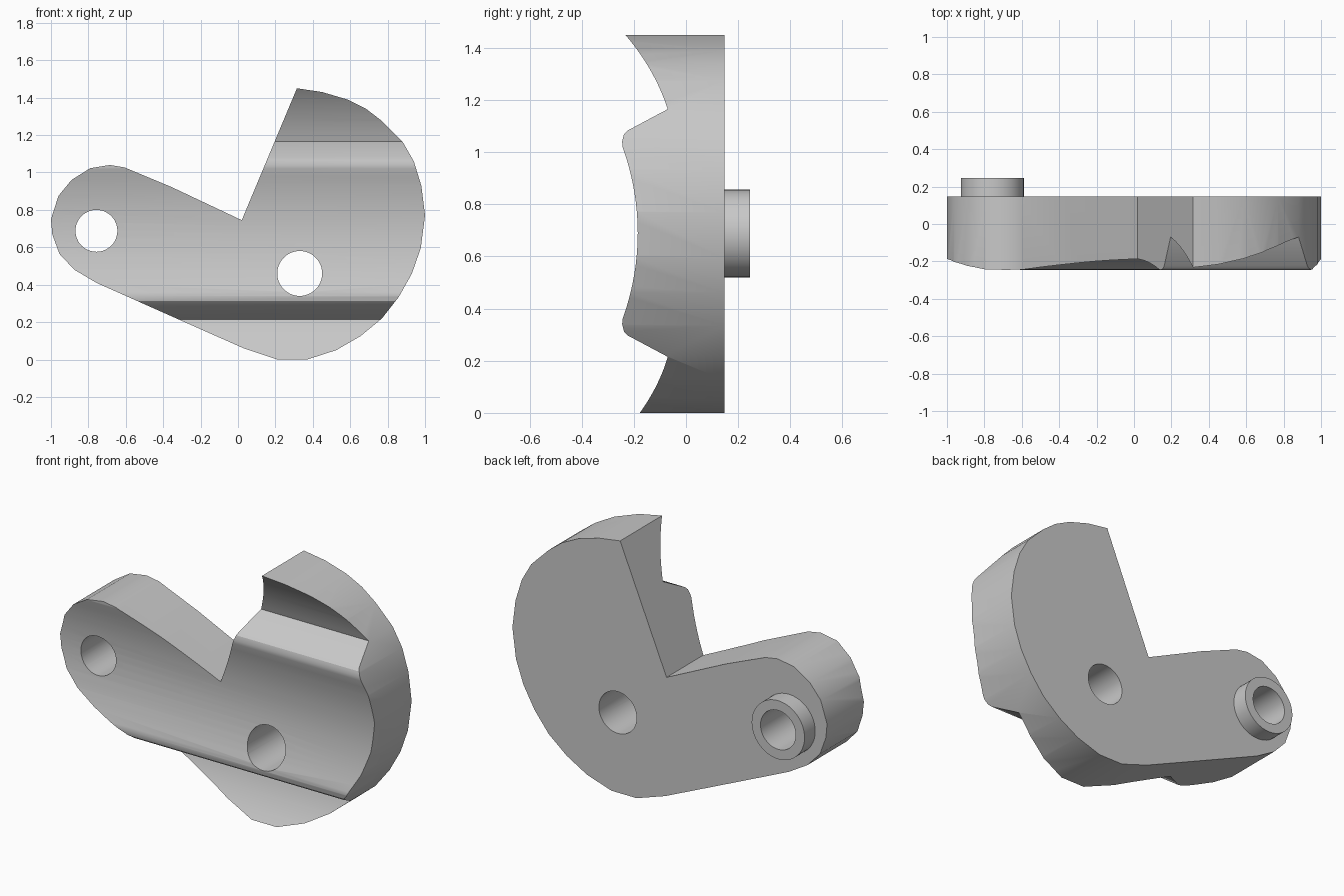
import bpy
import bmesh
from math import pi
from mathutils import Vector, Matrix

if "Cube" in bpy.data.objects:
    bpy.data.objects.remove(bpy.data.objects["Cube"])

grey = bpy.data.materials.new("plain grey")
grey.use_nodes = True
COLOUR = (0.58, 0.58, 0.58, 1)
grey.diffuse_color = COLOUR
grey.node_tree.nodes["Principled BSDF"].inputs["Base Color"].default_value = COLOUR


def add_object(name, bm):
    bmesh.ops.recalc_face_normals(bm, faces=bm.faces)
    mesh = bpy.data.meshes.new(name)
    bm.to_mesh(mesh)
    bm.free()
    mesh.materials.append(grey)
    obj = bpy.data.objects.new(name, mesh)
    bpy.context.collection.objects.link(obj)
    return obj


def prism(name, points, offset):
    """Extrude a closed polygon by the given offset vector."""
    bm = bmesh.new()
    face = bm.faces.new([bm.verts.new(p) for p in points])
    out = bmesh.ops.extrude_face_region(bm, geom=[face], use_keep_orig=True)
    moved = [v for v in out["geom"] if isinstance(v, bmesh.types.BMVert)]
    bmesh.ops.translate(bm, verts=moved, vec=offset)
    return add_object(name, bm)


def cylinder(name, x, z, radius, y0, y1):
    bm = bmesh.new()
    place = Matrix.Translation((x, (y0 + y1) / 2, z)) @ Matrix.Rotation(pi / 2, 4, "X")
    bmesh.ops.create_cone(bm, cap_ends=True, segments=48, radius1=radius,
                          radius2=radius, depth=y1 - y0, matrix=place)
    return add_object(name, bm)


def combine(target, other, operation):
    mod = target.modifiers.new(operation, "BOOLEAN")
    mod.operation, mod.solver, mod.object = operation, "EXACT", other
    bpy.context.view_layer.objects.active = target
    bpy.ops.object.modifier_apply(modifier=mod.name)
    bpy.data.objects.remove(other)


def arc(a, middle, b, steps=12):
    """Shallow curve from a to b through the middle point."""
    a, m, b = Vector(a), Vector(middle), Vector(b)
    c = 2 * m - (a + b) / 2
    return [tuple(a * (1 - t) ** 2 + c * 2 * t * (1 - t) + b * t * t)
            for t in (i / steps for i in range(steps + 1))]


# Plate outline seen from the front: notch, large lobe, small lobe
outline = [
    (0.02, 0.745), (0.315, 1.45), (0.45, 1.43), (0.585, 1.39), (0.685, 1.34),
    (0.77, 1.275), (0.88, 1.165), (0.94, 1.06), (0.98, 0.93), (1, 0.77),
    (0.977, 0.595), (0.93, 0.46), (0.86, 0.335), (0.77, 0.22), (0.655, 0.125),
    (0.525, 0.05), (0.37, 0), (0.21, 0), (0.03, 0.06), (-0.335, 0.222),
    (-0.6, 0.34), (-0.757, 0.41), (-0.875, 0.48), (-0.955, 0.565), (-0.993, 0.67),
    (-1, 0.75), (-0.96, 0.875), (-0.89, 0.96), (-0.79, 1.023), (-0.685, 1.04),
    (-0.607, 1.027), (-0.355, 0.922)]
plate = prism("bracket_plate", [(x, -0.4, z) for x, z in outline], (0, 0.8, 0))

# Side profile with the hollowed front and two stepped ledges
profile = [(0.148, -0.02), (0.148, 1.47)]
profile += arc((-0.25, 1.47), (-0.142, 1.324), (-0.07, 1.165))
profile += [(-0.222, 1.084), (-0.238, 1.068), (-0.245, 1.04)]
profile += arc((-0.243, 1.02), (-0.185, 0.69), (-0.243, 0.36), 16)
profile += [(-0.245, 0.34), (-0.238, 0.312), (-0.222, 0.296)]
profile += arc((-0.07, 0.215), (-0.118, 0.096), (-0.192, -0.02))
sweep = prism("profile_cutter", [(-1.2, y, z) for y, z in profile], (2.4, 0, 0))
combine(plate, sweep, "INTERSECT")

# Raised ring on the back, then both through holes
combine(plate, cylinder("boss", -0.757, 0.688, 0.168, 0.05, 0.245), "UNION")
combine(plate, cylinder("small_hole", -0.757, 0.688, 0.112, -0.5, 0.5), "DIFFERENCE")
combine(plate, cylinder("large_hole", 0.33, 0.46, 0.12, -0.5, 0.5), "DIFFERENCE")

bpy.ops.object.select_all(action="DESELECT")
plate.select_set(True)
bpy.context.view_layer.objects.active = plate
bpy.ops.object.shade_smooth_by_angle(angle=pi / 6)
